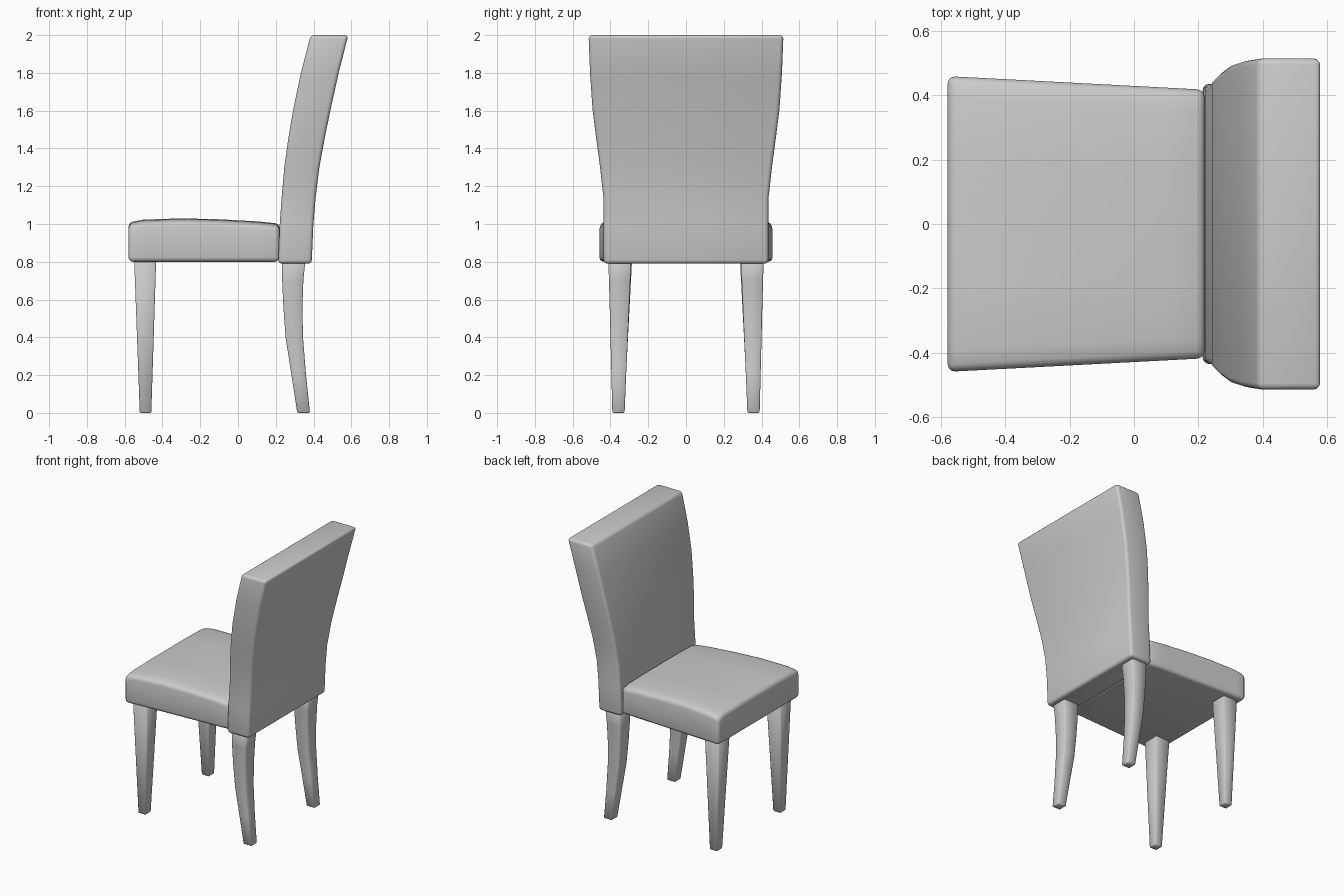
import bpy, bmesh, math

if "Cube" in bpy.data.objects:
    bpy.data.objects.remove(bpy.data.objects["Cube"])


def loft(name, rings, bevel, segments, mirror=False):
    """Skin a list of closed point rings, cap the ends and round the hard edges."""
    bm = bmesh.new()
    loops = [[bm.verts.new(p) for p in ring] for ring in rings]
    n = len(loops[0])
    for a, b in zip(loops, loops[1:]):
        for i in range(n):
            j = (i + 1) % n
            bm.faces.new((a[i], a[j], b[j], b[i]))
    bm.faces.new(loops[0][::-1])
    bm.faces.new(loops[-1])
    bmesh.ops.recalc_face_normals(bm, faces=bm.faces)
    hard = [e for e in bm.edges if e.calc_face_angle(0) > math.radians(40)]
    bmesh.ops.bevel(bm, geom=hard, offset=bevel, offset_type='OFFSET',
                    segments=segments, profile=0.5, affect='EDGES', clamp_overlap=True)
    mesh = bpy.data.meshes.new(name)
    bm.to_mesh(mesh)
    bm.free()
    ob = bpy.data.objects.new(name, mesh)
    bpy.context.collection.objects.link(ob)
    bpy.ops.object.select_all(action='DESELECT')
    ob.select_set(True)
    bpy.context.view_layer.objects.active = ob
    bpy.ops.object.shade_smooth_by_angle(angle=math.radians(46))
    if mirror:
        mod = ob.modifiers.new("Mirror", 'MIRROR')
        mod.use_axis = (False, True, False)
    return ob


def rect(x0, x1, y0, y1, z):
    return [(x0, y0, z), (x1, y0, z), (x1, y1, z), (x0, y1, z)]


def seat_ring(x, top):
    # Cross-section of the cushion: flat base, gently crowned top
    w = 0.46 - 0.042 * (x + 0.58) / 0.8
    section = [(-w, 0.80), (w, 0.80), (w, top - 0.018), (0.85 * w, top - 0.004), (0.4 * w, top),
               (-0.4 * w, top), (-0.85 * w, top - 0.004), (-w, top - 0.018)]
    return [(x, y, z) for y, z in section]


# Seat cushion, lofted front to back
loft("seat", [seat_ring(x, t) for x, t in [
    (-0.58, 1.008), (-0.50, 1.023), (-0.30, 1.03), (-0.10, 1.025), (0.10, 1.014), (0.22, 1.002)]],
    0.024, 3)

# Curved, flared backrest: front x, rear x, half width, height
loft("backrest", [rect(f, r, -w, w, z) for f, r, w, z in [
    (0.213, 0.390, 0.436, 0.79), (0.221, 0.399, 0.436, 1.00), (0.231, 0.411, 0.437, 1.14),
    (0.245, 0.431, 0.455, 1.30), (0.266, 0.458, 0.475, 1.45), (0.293, 0.491, 0.495, 1.61),
    (0.333, 0.533, 0.508, 1.80), (0.385, 0.584, 0.516, 2.00)]],
    0.02, 3)

# Straight tapered legs
loft("front_legs", [rect(-0.52, -0.459, 0.328, 0.39, 0.0),
                    rect(-0.55, -0.433, 0.285, 0.41, 0.82)], 0.006, 1, mirror=True)

# Rear legs sweeping backwards at the foot
loft("rear_legs", [rect(*r) for r in [
    (0.314, 0.381, 0.325, 0.390, 0.00), (0.283, 0.360, 0.317, 0.395, 0.20),
    (0.252, 0.344, 0.308, 0.400, 0.40), (0.240, 0.341, 0.301, 0.404, 0.56),
    (0.234, 0.346, 0.295, 0.408, 0.70), (0.233, 0.357, 0.290, 0.411, 0.81)]],
    0.006, 1, mirror=True)
